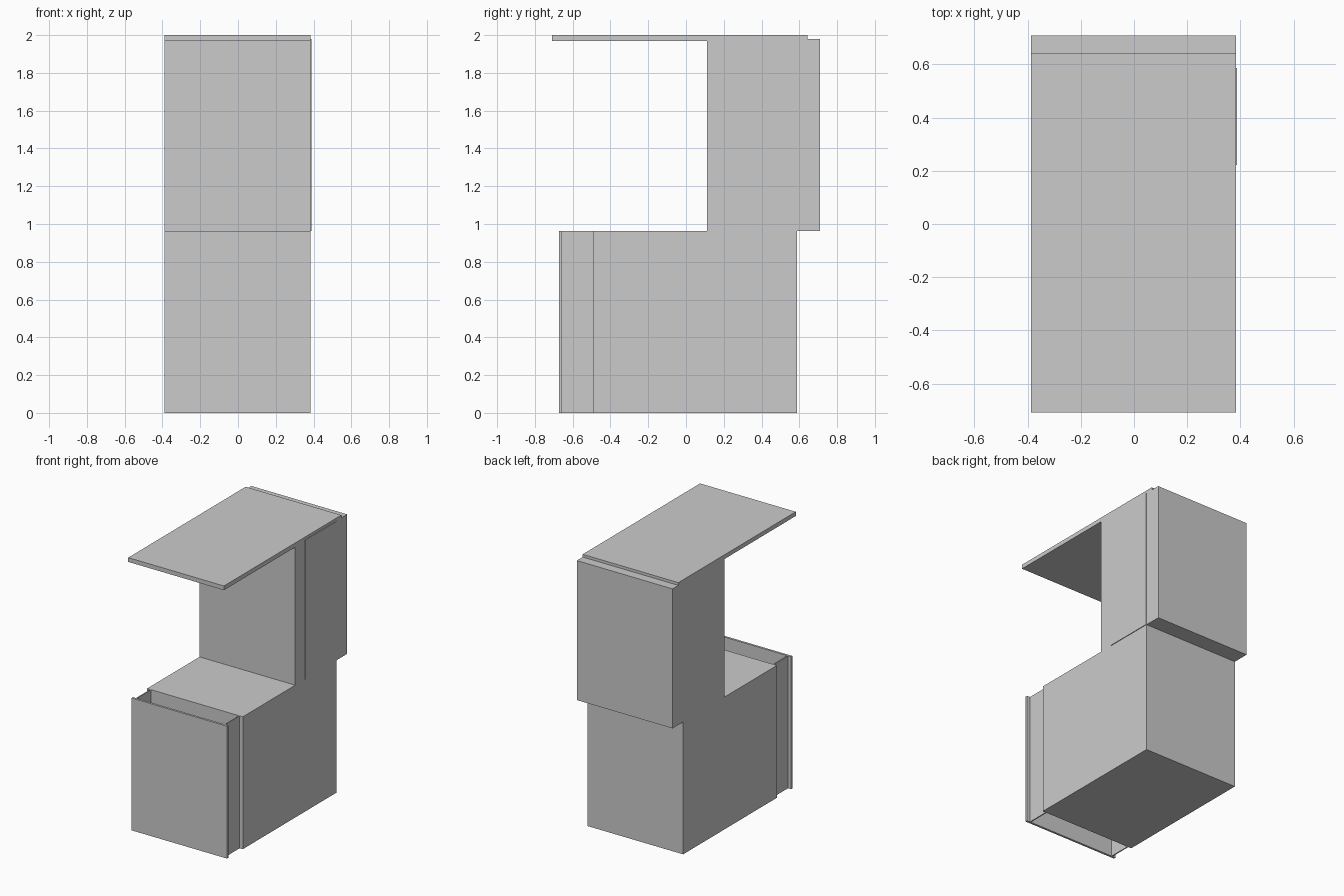
import bpy, bmesh

if "Cube" in bpy.data.objects:
    bpy.data.objects.remove(bpy.data.objects["Cube"])

def box(name, x0, x1, y0, y1, z0, z1):
    bm = bmesh.new()
    bmesh.ops.create_cube(bm, size=1)
    for v in bm.verts:
        v.co = (x1 if v.co.x > 0 else x0,
                y1 if v.co.y > 0 else y0,
                z1 if v.co.z > 0 else z0)
    mesh = bpy.data.meshes.new(name)
    bm.to_mesh(mesh)
    bm.free()
    ob = bpy.data.objects.new(name, mesh)
    bpy.context.collection.objects.link(ob)
    return ob

L, R = -0.388, 0.383   # common left and right limits
SPLIT = 0.964          # height where the upper unit sits on the base

# Lower cabinet
box("base_cabinet", L, R, -0.492, 0.587, 0, SPLIT)

# Front panel held off the cabinet by two thin inset side walls
box("front_panel", L, R, -0.672, -0.656, 0, SPLIT)
inset, wall = 0.025, 0.008
box("left_spacer_wall", L + inset, L + inset + wall, -0.656, -0.492, 0, SPLIT)
box("right_spacer_wall", R - inset - wall, R - inset, -0.656, -0.492, 0, SPLIT)

# Upper cabinet: front section, slightly proud middle section, rear section
box("upper_front", L, R, 0.111, 0.222, SPLIT, 1.969)
box("upper_middle", L, 0.388, 0.222, 0.587, SPLIT, 1.98)
box("upper_rear", L, R, 0.587, 0.709, SPLIT, 1.98)

# Overhanging canopy
box("canopy", L, R, -0.709, 0.642, 1.969, 2.0)
